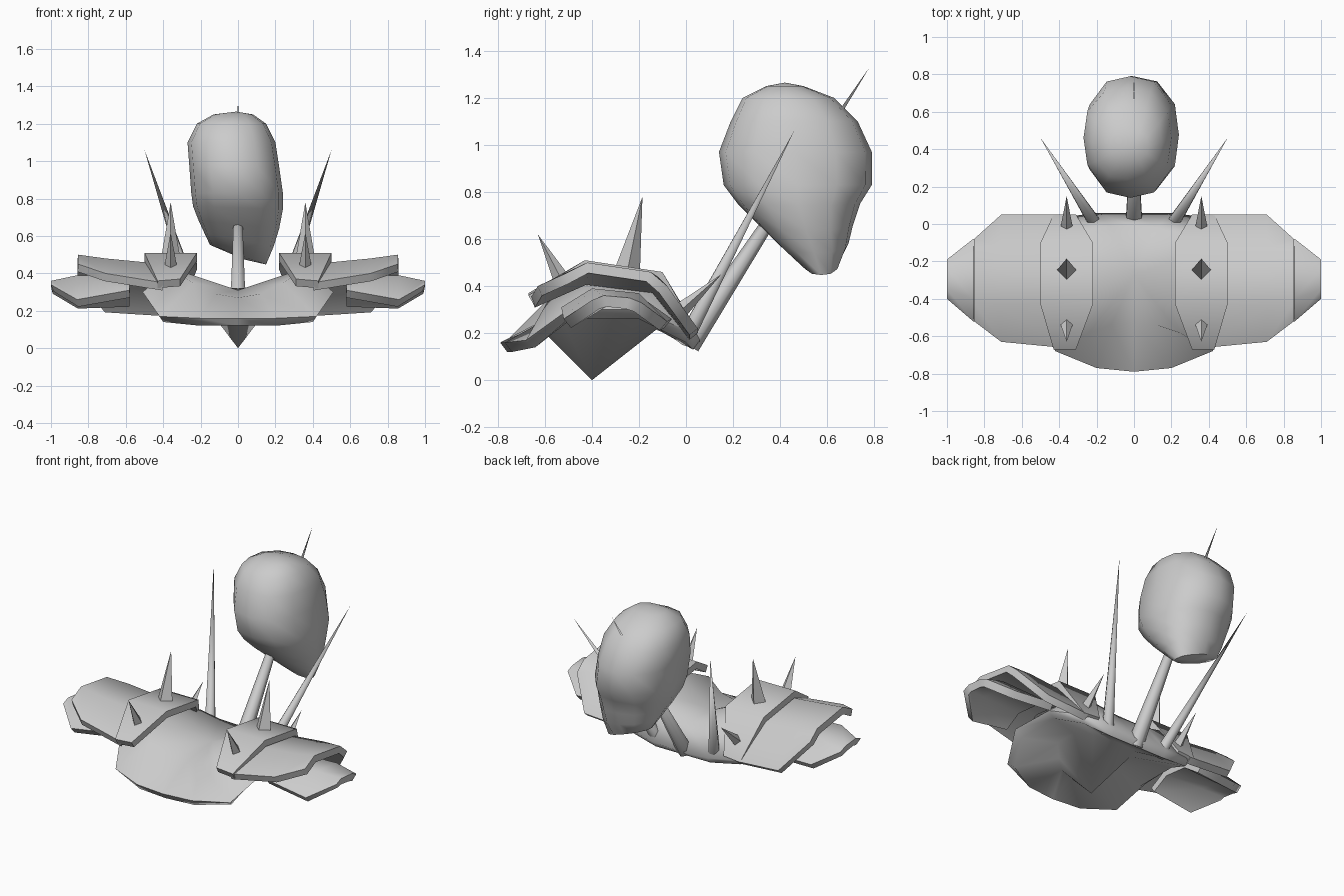
import bpy
import bmesh
import math
from mathutils import Matrix, Vector

default_cube = bpy.data.objects.get("Cube")
if default_cube:
    bpy.data.objects.remove(default_cube, do_unlink=True)

# One plain grey for everything
GREY = (0.6, 0.6, 0.6, 1)
grey = bpy.data.materials.new("plain_grey")
grey.use_nodes = True
grey.diffuse_color = GREY
grey.node_tree.nodes["Principled BSDF"].inputs["Base Color"].default_value = GREY


def finish(name, bm, crease):
    """Turn a bmesh into a named object, smooth except at edges above the crease angle."""
    bmesh.ops.recalc_face_normals(bm, faces=bm.faces[:])
    for face in bm.faces:
        face.smooth = True
    for edge in bm.edges:
        edge.smooth = edge.calc_face_angle(0) < math.radians(crease)
    mesh = bpy.data.meshes.new(name)
    bm.to_mesh(mesh)
    bm.free()
    mesh.materials.append(grey)
    obj = bpy.data.objects.new(name, mesh)
    bpy.context.collection.objects.link(obj)
    return obj


def loft(name, loops, start, end, crease):
    """Join closed loops of equal length and close both ends with a fan."""
    bm = bmesh.new()
    rings = [[bm.verts.new(point) for point in loop] for loop in loops]
    count = len(rings[0])
    for ring, following in zip(rings, rings[1:]):
        for i in range(count):
            j = (i + 1) % count
            bm.faces.new((ring[i], ring[j], following[j], following[i]))
    for tip, ring in ((start, rings[0]), (end, rings[-1])):
        vertex = bm.verts.new(tip)
        for i in range(count):
            bm.faces.new((vertex, ring[i], ring[(i + 1) % count]))
    return finish(name, bm, crease)


def plate(name, rows, side, thickness):
    """Bent sheet through rows of points, thickened square to its underside."""
    bm = bmesh.new()
    grid = [[bm.verts.new((x * side, y, z)) for x, y, z in row] for row in rows]
    for row, following in zip(grid, grid[1:]):
        for i in range(len(row) - 1):
            bm.faces.new((row[i], row[i + 1], following[i + 1], following[i]))
    bm.normal_update()
    inward = {v.co.to_tuple(4): v.normal * math.copysign(thickness, -v.normal.z) for v in bm.verts}
    result = bmesh.ops.extrude_face_region(bm, geom=bm.faces[:])
    for item in result["geom"]:
        if isinstance(item, bmesh.types.BMVert):
            item.co += inward[item.co.to_tuple(4)]
    return finish(name, bm, 55)


def spike(name, base, tip, radius, sides=4):
    """Pointed cone between two points."""
    base, tip = Vector(base), Vector(tip)
    axis = tip - base
    place = Matrix.Translation((base + tip) / 2) @ axis.to_track_quat("Z", "Y").to_matrix().to_4x4()
    bm = bmesh.new()
    bmesh.ops.create_cone(bm, cap_ends=True, segments=sides, radius1=radius,
                          radius2=0, depth=axis.length, matrix=place)
    return finish(name, bm, 70)


def mirrored_loop(half):
    """Complete a half loop that runs from front centre to back centre."""
    return half + [(-x, y, z) for x, y, z in half[-2:0:-1]]


# Collar body: upper surface, outer rim, lower lip, then the inverted point
upper = [(0, -.53, .27), (.12, -.54, .29), (.24, -.58, .35), (.36, -.4, .43),
         (.36, -.15, .41), (.24, -.05, .37), (.12, -.02, .33), (0, -.01, .32)]
rim = [(0, -.79, .16), (.2, -.77, .16), (.42, -.68, .17), (.51, -.5, .3),
       (.5, -.2, .3), (.42, .03, .2), (.2, .06, .17), (0, .06, .16)]
lip = [(0, -.76, .12), (.2, -.74, .12), (.4, -.64, .14), (.46, -.5, .26),
       (.46, -.2, .26), (.4, 0, .16), (.2, .03, .13), (0, .03, .13)]
inner = [(0, -.6, .2), (.08, -.58, .21), (.15, -.52, .24), (.22, -.45, .29),
         (.22, -.3, .29), (.15, -.2, .26), (.08, -.14, .23), (0, -.12, .22)]
loft("collar_body", [mirrored_loop(half) for half in (upper, rim, lip, inner)],
     (0, -.27, .31), (0, -.4, 0), 80)

# Shoulder plates: arched front to back, flaring outwards
inner_plate = [[(.31, -.67, .37), (.43, -.67, .36)], [(.22, -.43, .51), (.5, -.43, .51)],
               [(.22, -.1, .46), (.5, -.1, .46)], [(.31, .05, .21), (.43, .05, .2)]]


def arch(x, ys, zs):
    return [(x, y, z) for y, z in zip(ys, zs)]


middle_plate = [arch(.4, (-.66, -.43, -.12, .05), (.35, .45, .41, .2)),
                arch(.71, (-.63, -.43, -.12, .05), (.4, .48, .44, .22)),
                arch(.855, (-.52, -.42, -.15, -.08), (.45, .5, .46, .4))]
outer_plate = [arch(.58, (-.53, -.4, -.2, -.06), (.31, .38, .36, .26)),
               arch(.86, (-.52, -.4, -.2, -.08), (.26, .39, .37, .25)),
               arch(1, (-.4, -.35, -.24, -.19), (.34, .36, .35, .33))]

for side, label in ((1, "left"), (-1, "right")):
    plate(label + "_inner_plate", inner_plate, side, .045)
    plate(label + "_middle_plate", middle_plate, side, .045)
    plate(label + "_outer_plate", outer_plate, side, .05)
    # Short spikes standing on the inner plate
    x = .36 * side
    spike(label + "_front_spike", (x, -.53, .43), (x, -.63, .62), .035)
    spike(label + "_middle_spike", (x, -.25, .46), (x, -.185, .78), .055)
    spike(label + "_rear_spike", (x, -.03, .29), (x, .15, .45), .035)
    # Long spike leaning out of the back
    spike(label + "_back_spike", (.2 * side, -.01, .16), (.5 * side, .46, 1.06), .04, 6)

# Pike that carries the head
spike("head_pike", (0, .01, .15), (0, .78, 1.33), .05, 6)

# Head slices: height, x range, y range and sideways slope
slices = [(1.25, -.13, .08, .34, .5, 0), (1.2, -.22, .15, .24, .63, 0),
          (1.1, -.27, .2, .19, .73, 0), (.97, -.26, .22, .14, .79, 0),
          (.83, -.25, .24, .16, .79, 0), (.75, -.24, .24, .22, .74, .03),
          (.66, -.21, .22, .31, .71, .1), (.58, -.18, .19, .4, .69, .2),
          (.5, -.15, .15, .5, .65, .35)]


def head_ring(z, x0, x1, y0, y1, slope, sides=12):
    ring = []
    for i in range(sides):
        angle = math.tau * i / sides
        c, s = math.cos(angle), math.sin(angle)
        swell = (c ** 4 + s ** 4) ** -.11
        x = (x0 + x1) / 2 + c * swell * (x1 - x0) / 2
        y = (y0 + y1) / 2 + s * swell * (y1 - y0) / 2
        ring.append((x, y, z - slope * x))
    return ring


loft("head", [head_ring(*values) for values in slices], (-.01, .42, 1.265), (.03, .58, .475), 50)
